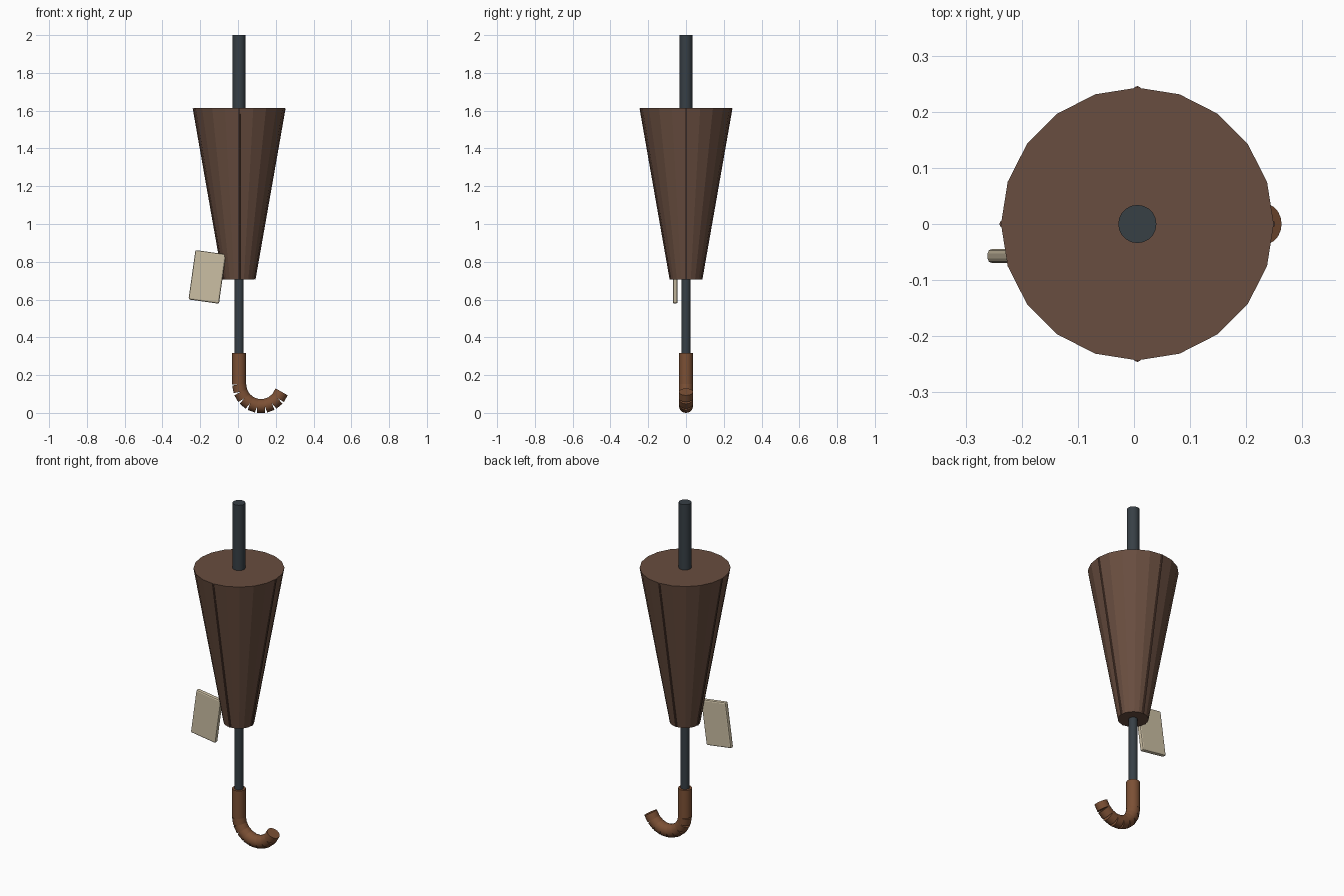
import bpy, math
from mathutils import Vector

if "Cube" in bpy.data.objects:
    bpy.data.objects.remove(bpy.data.objects["Cube"])

CX = 0.006  # axis of the umbrella


def material(name, rgb):
    m = bpy.data.materials.new(name)
    m.diffuse_color = (*rgb, 1)
    m.use_nodes = True
    m.node_tree.nodes["Principled BSDF"].inputs["Base Color"].default_value = m.diffuse_color
    return m


fabric = material("brown_fabric", (0.14, 0.075, 0.05))
rib_mat = material("rib_brown", (0.11, 0.055, 0.038))
metal = material("dark_metal", (0.038, 0.05, 0.06))
wood = material("wood", (0.20, 0.08, 0.035))
card = material("card", (0.60, 0.52, 0.37))


def rod(name, a, b, r1, mat, r2=None, sides=20, smooth=True):
    """Cylinder or cone from point a (radius r1) to point b (radius r2)."""
    a, b = Vector(a), Vector(b)
    d = b - a
    bpy.ops.mesh.primitive_cone_add(
        vertices=sides, radius1=r1, radius2=r1 if r2 is None else r2,
        depth=d.length, location=(a + b) / 2)
    o = bpy.context.object
    o.name = name
    if d.normalized().z < 0.9999:
        o.rotation_euler = d.to_track_quat('Z', 'Y').to_euler()
    o.data.materials.append(mat)
    if smooth:
        bpy.ops.object.shade_smooth_by_angle(angle=math.radians(30))
    return o


# Shaft and thicker tip
rod("shaft", (CX, 0, 0.28), (CX, 0, 1.62), 0.024, metal)
rod("tip", (CX, 0, 1.60), (CX, 0, 2.0), 0.034, metal)

# Folded canopy, 20 flat sides
rod("canopy", (CX, 0, 0.706), (CX, 0, 1.615), 0.082, fabric, r2=0.243, smooth=False)

# Ribs along the canopy on four sides
for i in range(4):
    c, s = round(math.cos(i * math.pi / 2)), round(math.sin(i * math.pi / 2))
    rod(f"rib_{i + 1}", (CX + 0.080 * c, 0.080 * s, 0.708),
        (CX + 0.239 * c, 0.239 * s, 1.613), 0.007, rib_mat, sides=8)

# Handle grip and hook made of short straight segments
R, Z0, N = 0.116, 0.151, 8
rod("handle_grip", (CX, 0, Z0), (CX, 0, 0.317), 0.037, wood)
arc = [(CX + R + R * math.cos(t), 0, Z0 + R * math.sin(t))
       for t in (math.radians(180 + 20 * i) for i in range(N + 1))]
for i in range(N):
    rod(f"hook_segment_{i + 1}", arc[i], arc[i + 1], 0.037, wood)

# Hanging tag, tilted plate with bevelled edges
bpy.ops.mesh.primitive_cube_add(size=1, location=(-0.163, -0.057, 0.72),
                                rotation=(0, math.radians(8), 0))
tag = bpy.context.object
tag.name = "tag"
tag.scale = (0.163, 0.025, 0.264)
bpy.ops.object.transform_apply(location=False, rotation=False, scale=True)
tag.data.materials.append(card)
bevel = tag.modifiers.new("bevel", 'BEVEL')
bevel.width = 0.008
bevel.segments = 2
